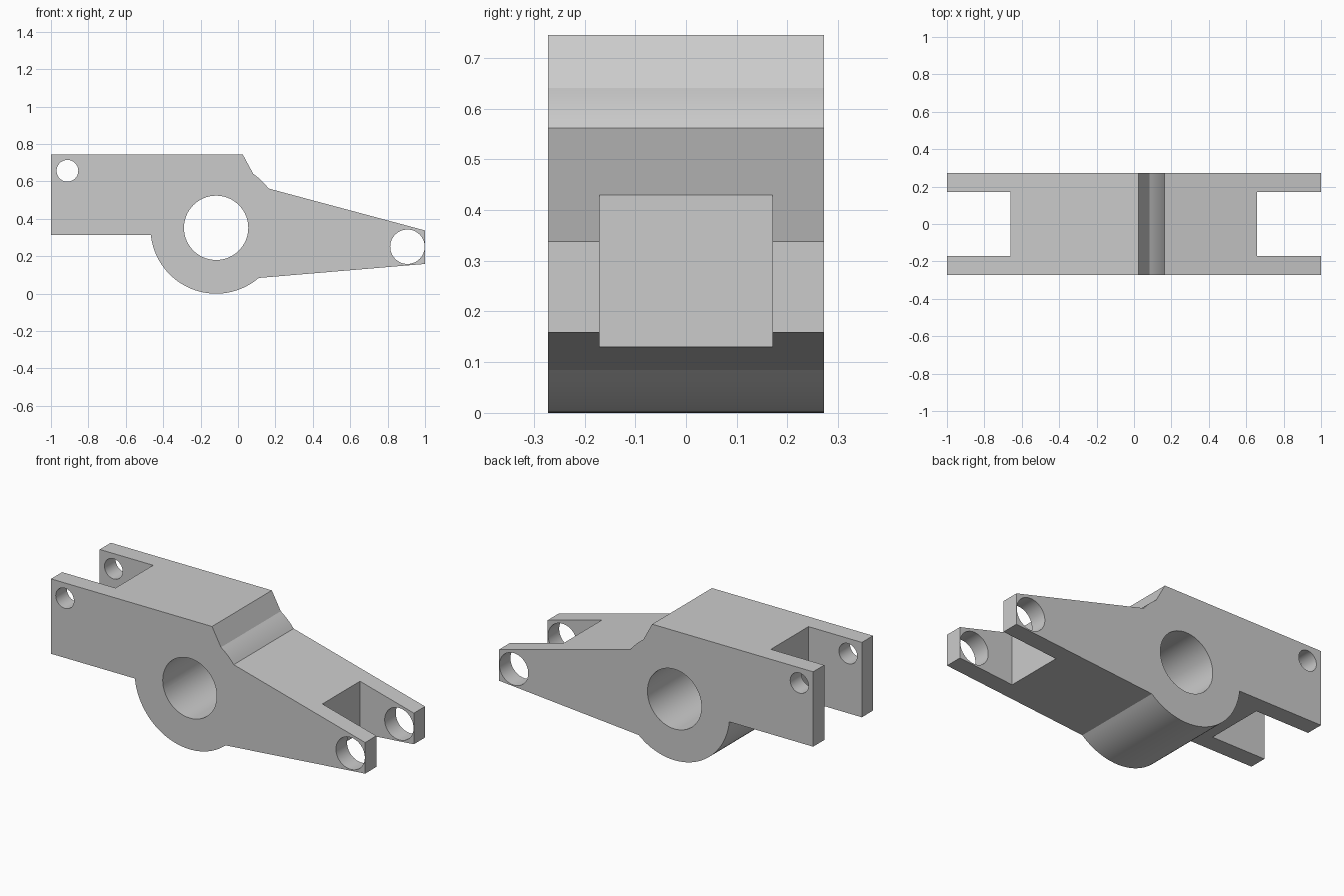
import bpy, bmesh, math

if "Cube" in bpy.data.objects:
    bpy.data.objects.remove(bpy.data.objects["Cube"])

HALF_WIDTH = 0.272
HUB_X, HUB_Z, HUB_R = -0.117, 0.351, 0.351


def hub_arc(start, end, steps):
    """Points on the hub's outer circle, angles in degrees."""
    angles = [math.radians(start + (end - start) * i / steps) for i in range(steps + 1)]
    return [(HUB_X + HUB_R * math.cos(a), HUB_Z + HUB_R * math.sin(a)) for a in angles]


def extrude_profile(name, points, half_width):
    """Extrude an (x, z) outline symmetrically along y."""
    bm = bmesh.new()
    face = bm.faces.new([bm.verts.new((x, -half_width, z)) for x, z in points])
    result = bmesh.ops.extrude_face_region(bm, geom=[face])
    verts = [v for v in result["geom"] if isinstance(v, bmesh.types.BMVert)]
    bmesh.ops.translate(bm, verts=verts, vec=(0, 2 * half_width, 0))
    bmesh.ops.recalc_face_normals(bm, faces=bm.faces)
    mesh = bpy.data.meshes.new(name)
    bm.to_mesh(mesh)
    bm.free()
    obj = bpy.data.objects.new(name, mesh)
    bpy.context.collection.objects.link(obj)
    return obj


def circle(x, z, r, n=64):
    return [(x + r * math.cos(2 * math.pi * i / n),
             z + r * math.sin(2 * math.pi * i / n)) for i in range(n)]


def box(x0, x1, z0, z1):
    return [(x0, z0), (x1, z0), (x1, z1), (x0, z1)]


# Lever body: square arm, round hub and tapered arm in one outline
outline = [(-1, 0.314), (-1, 0.745), (0.025, 0.745)]
outline += hub_arc(55.5, 37, 6)
outline += [(1, 0.338), (1, 0.159)]
outline += hub_arc(-49.5, -174, 36)
lever = extrude_profile("rocker_lever", outline, HALF_WIDTH)

# Fork slots at both ends, then the hub bore and pin holes
cutters = [
    extrude_profile("left_slot_cutter", box(-1.2, -0.66, -0.2, 1), 0.171),
    extrude_profile("right_slot_cutter", box(0.657, 1.2, -0.2, 1), 0.171),
    extrude_profile("hub_bore_cutter", circle(HUB_X, 0.352, 0.172), 0.5),
    extrude_profile("left_pin_cutter", circle(-0.912, 0.657, 0.058), 0.5),
    extrude_profile("right_pin_cutter", circle(0.906, 0.251, 0.092), 0.5),
]
bpy.context.view_layer.objects.active = lever
lever.select_set(True)
for cutter in cutters:
    cutter.hide_render = True
    mod = lever.modifiers.new(cutter.name, "BOOLEAN")
    mod.operation = "DIFFERENCE"
    mod.solver = "EXACT"
    mod.object = cutter
    bpy.ops.object.modifier_apply(modifier=mod.name)
    bpy.data.objects.remove(cutter, do_unlink=True)

bpy.ops.object.shade_smooth_by_angle(angle=math.radians(15))
